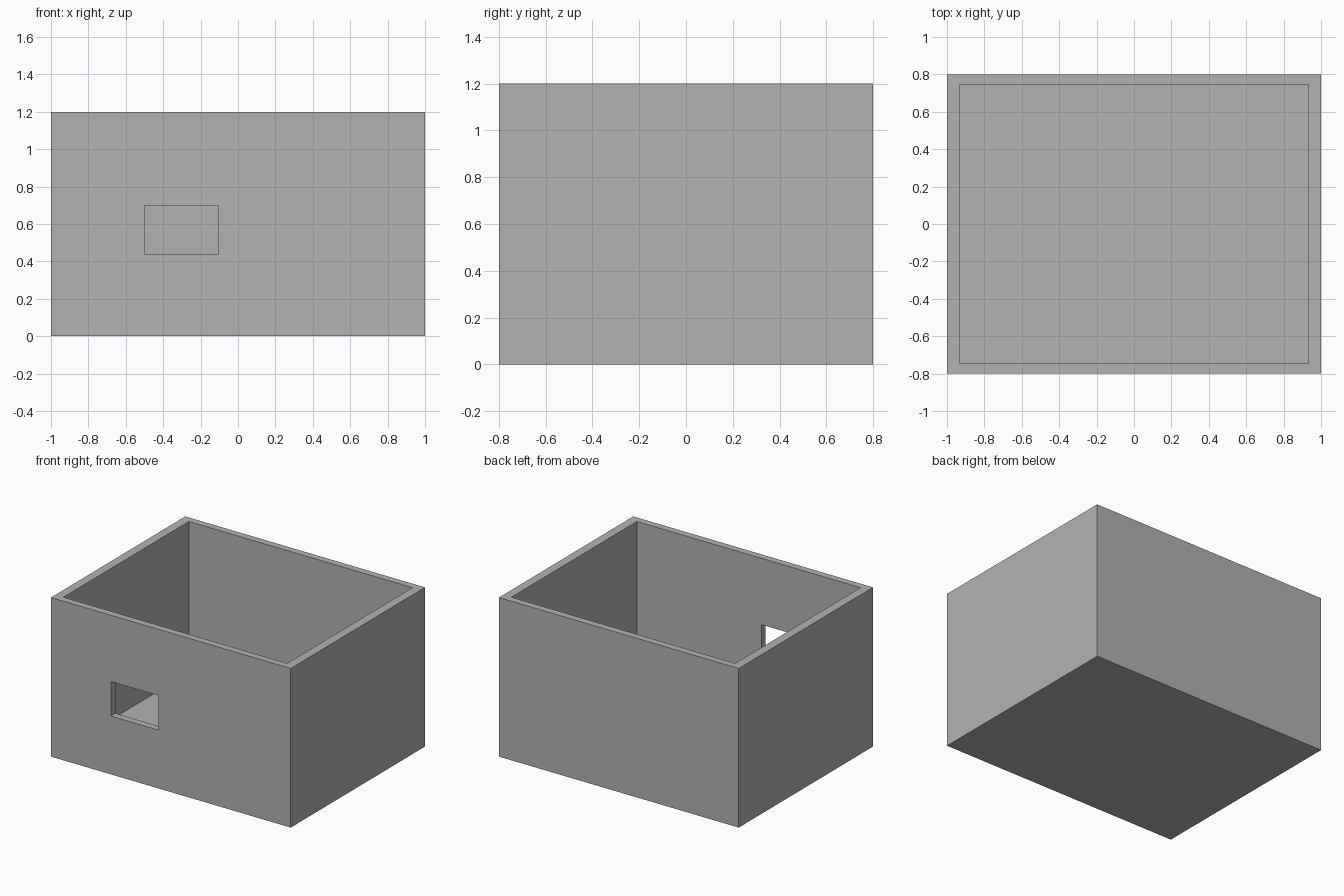
import bpy

default_cube = bpy.data.objects.get("Cube")
if default_cube:
    bpy.data.objects.remove(default_cube, do_unlink=True)

GREY = (0.448, 0.448, 0.448, 1)
grey = bpy.data.materials.new("plain grey")
grey.use_nodes = True
grey.diffuse_color = GREY
grey.node_tree.nodes["Principled BSDF"].inputs["Base Color"].default_value = GREY


def block(name, low, high):
    """Box spanning two opposite corners."""
    bpy.ops.mesh.primitive_cube_add(size=1, location=[(a + b) / 2 for a, b in zip(low, high)])
    obj = bpy.context.object
    obj.name = name
    obj.scale = [b - a for a, b in zip(low, high)]
    bpy.ops.object.transform_apply(location=False, rotation=False, scale=True)
    obj.data.materials.append(grey)
    return obj


def cut(target, cutter):
    """Subtract the cutter and remove it."""
    mod = target.modifiers.new(cutter.name, "BOOLEAN")
    mod.operation = "DIFFERENCE"
    mod.solver = "EXACT"
    mod.object = cutter
    cutter.hide_render = True
    bpy.context.view_layer.objects.active = target
    bpy.ops.object.modifier_apply(modifier=mod.name)
    bpy.data.objects.remove(cutter, do_unlink=True)


# Open-topped box with thin walls and floor
box = block("open_box", (-1, -0.8, 0), (1, 0.8, 1.2))
cut(box, block("hollow", (-0.933, -0.747, 0.06), (0.933, 0.747, 1.4)))

# Rectangular opening through the front wall
cut(box, block("front_opening", (-0.5, -0.9, 0.44), (-0.105, -0.6, 0.7)))
